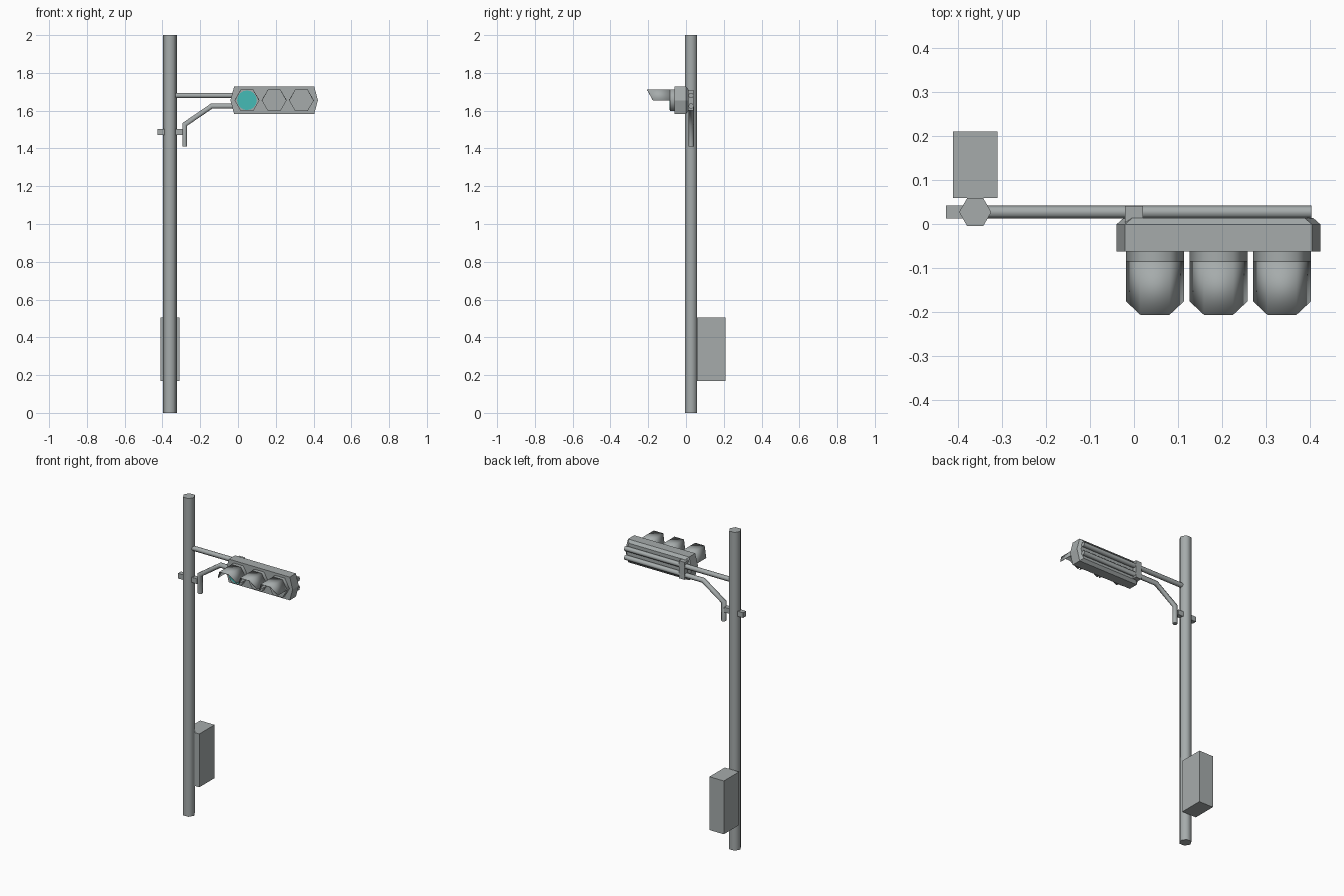
import bpy, bmesh, math
from mathutils import Vector

if "Cube" in bpy.data.objects:
    bpy.data.objects.remove(bpy.data.objects["Cube"])


def material(name, rgb):
    m = bpy.data.materials.new(name)
    m.diffuse_color = (*rgb, 1)
    m.use_nodes = True
    m.node_tree.nodes["Principled BSDF"].inputs["Base Color"].default_value = m.diffuse_color
    return m


GREY = material("grey_metal", (0.38, 0.41, 0.41))
TEAL = material("teal_light", (0.06, 0.50, 0.47))


def finish(name, verts, faces, mat=GREY, smooth=None, closed=True):
    me = bpy.data.meshes.new(name)
    me.from_pydata([tuple(v) for v in verts], [], faces)
    if closed:
        bm = bmesh.new()
        bm.from_mesh(me)
        bmesh.ops.recalc_face_normals(bm, faces=bm.faces)
        bm.to_mesh(me)
        bm.free()
    me.materials.append(mat)
    ob = bpy.data.objects.new(name, me)
    bpy.context.collection.objects.link(ob)
    if smooth:
        bpy.ops.object.select_all(action='DESELECT')
        ob.select_set(True)
        bpy.context.view_layer.objects.active = ob
        bpy.ops.object.shade_smooth_by_angle(angle=math.radians(smooth))
    return ob


def loft(name, rings, mat=GREY, smooth=None):
    """Closed solid through equal-sized rings of points."""
    n = len(rings[0])
    faces = [list(range(n)), [(len(rings) - 1) * n + i for i in range(n)]]
    for k in range(len(rings) - 1):
        for i in range(n):
            j = (i + 1) % n
            faces.append([k * n + i, k * n + j, (k + 1) * n + j, (k + 1) * n + i])
    return finish(name, [v for r in rings for v in r], faces, mat, smooth)


def box(name, x0, x1, y0, y1, z0, z1):
    return loft(name, [[(x0, y0, z), (x1, y0, z), (x1, y1, z), (x0, y1, z)] for z in (z0, z1)])


def tube(name, path, r, y):
    """Six-sided mitred tube along a path of (x, z) points."""
    pts = [Vector(p) for p in path]
    rings = []
    for i, p in enumerate(pts):
        a = (p - pts[i - 1]).normalized() if i else (pts[1] - p).normalized()
        b = (pts[i + 1] - p).normalized() if i < len(pts) - 1 else a
        t = (a + b).normalized()
        n = Vector((-t.y, t.x)) / t.dot(a)
        ring = []
        for k in range(6):
            ang = k * math.pi / 3
            q = p + n * (r * math.sin(ang))
            ring.append((q.x, y + r * math.cos(ang), q.y))
        rings.append(ring)
    return loft(name, rings, GREY, 65)


def disc(cx, cz, y, r, n):
    return [(cx + r * math.cos(2 * math.pi * i / n), y, cz + r * math.sin(2 * math.pi * i / n))
            for i in range(n)]


# pole
PX, PY = -0.36, 0.027
loft("pole", [[(PX + 0.0365 * math.cos(k * math.pi / 3), PY + 0.0365 * math.sin(k * math.pi / 3), z)
               for k in range(6)] for z in (0, 2)], GREY, 65)

# control cabinet and pole clamp
box("control_cabinet", -0.41, -0.31, 0.059, 0.21, 0.17, 0.505)
box("pole_clamp", -0.426, -0.294, 0.012, 0.042, 1.47, 1.502)

# support arms
tube("upper_arm", [(-0.345, 1.68), (0.402, 1.68)], 0.015, PY)
tube("lower_arm", [(-0.282, 1.41), (-0.282, 1.527), (-0.14, 1.624), (0.402, 1.624)], 0.015, PY)
box("arm_bracket", -0.02, 0.02, 0.0, 0.041, 1.60, 1.71)

# signal housing: long pointed-end prism with a chamfered back
HX, HZ = 0.1915, 1.655


def housing_ring(y, inset):
    tip, cor, h = 0.2315 - inset, 0.212 - inset, 0.073 - inset
    return [(HX + x, y, HZ + z) for x, z in
            ((tip, 0), (cor, h), (-cor, h), (-tip, 0), (-cor, -h), (cor, -h))]


loft("signal_housing", [housing_ring(-0.062, 0), housing_ring(-0.001, 0), housing_ring(0.014, 0.017)])

# lamps: short hexagonal bezel with a three-sided hood above
R, FRONT = 0.066, -0.085
for i in range(3):
    cx = HX + (i - 1) * 0.144
    loft(f"lamp_bezel_{i + 1}", [disc(cx, HZ, y, R, 6) for y in (-0.06, FRONT)], GREY, 65)
    back = disc(cx, HZ, FRONT, R, 6)[:4]
    tips = (-0.175, -0.206, -0.206, -0.175)
    front = [(v[0], y, v[2]) for v, y in zip(back, tips)]
    hood = finish(f"lamp_hood_{i + 1}", back + front,
                  [[k, k + 1, k + 5, k + 4] for k in range(3)], GREY, 65, closed=False)
    mod = hood.modifiers.new("thickness", 'SOLIDIFY')
    mod.thickness = 0.003
    # make the shell grow inward from the outer outline
    mid = hood.data.polygons[1]
    mod.offset = -1 if mid.normal.z > 0 else 1

# lit lens
loft("lit_lens", [disc(HX - 0.144, HZ, y, 0.052, 16) for y in (FRONT + 0.002, FRONT - 0.003)], TEAL)
